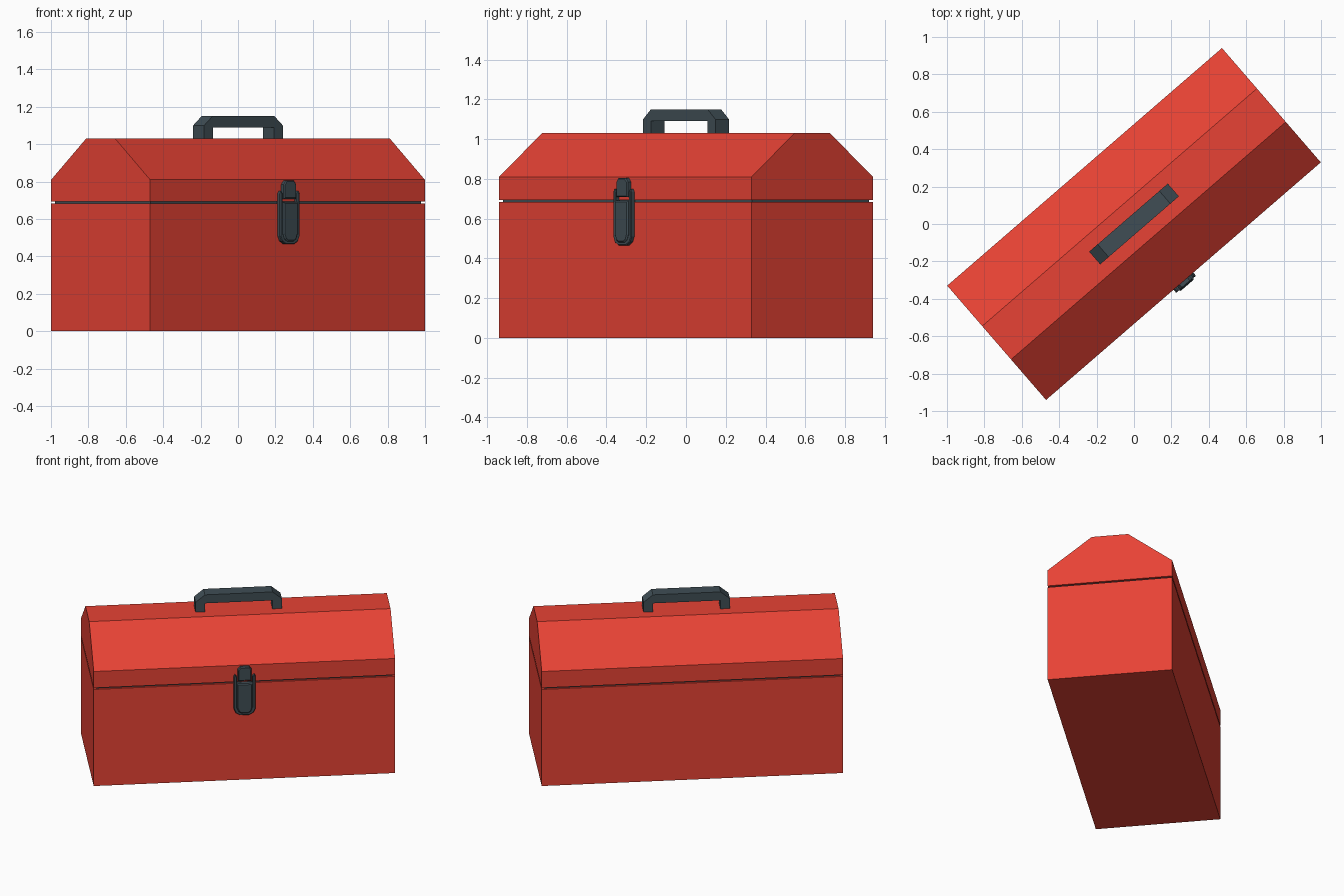
import bpy, bmesh, math
from mathutils import Matrix

if "Cube" in bpy.data.objects:
    bpy.data.objects.remove(bpy.data.objects["Cube"])

TURN = Matrix.Rotation(math.radians(40.85), 4, 'Z')


def material(name, color):
    m = bpy.data.materials.new(name)
    m.diffuse_color = (*color, 1)
    m.use_nodes = True
    m.node_tree.nodes["Principled BSDF"].inputs["Base Color"].default_value = m.diffuse_color
    return m


RED = material("red paint", (0.80, 0.055, 0.035))
DARK = material("dark metal", (0.05, 0.075, 0.09))


def prism(name, profile, start, end, mat, axis='Y', bevel=0.0):
    """Extrude a (width, height) outline along local X or Y, then turn it."""
    bm = bmesh.new()
    pos = (lambda a, z, d: (d, a, z)) if axis == 'X' else (lambda a, z, d: (a, d, z))
    face = bm.faces.new([bm.verts.new(pos(a, z, start)) for a, z in profile])
    ext = bmesh.ops.extrude_face_region(bm, geom=[face])
    moved = [g for g in ext['geom'] if isinstance(g, bmesh.types.BMVert)]
    shift = (end - start, 0, 0) if axis == 'X' else (0, end - start, 0)
    bmesh.ops.translate(bm, verts=moved, vec=shift)
    if bevel:
        # soften only the rim of the outer (front) face
        rim = [e for e in bm.edges if all(v in moved for v in e.verts)]
        bmesh.ops.bevel(bm, geom=rim, offset=bevel, segments=1, affect='EDGES')
    bmesh.ops.recalc_face_normals(bm, faces=bm.faces)
    bm.transform(TURN)
    mesh = bpy.data.meshes.new(name)
    bm.to_mesh(mesh)
    bm.free()
    mesh.materials.append(mat)
    obj = bpy.data.objects.new(name, mesh)
    bpy.context.collection.objects.link(obj)
    return obj


def mirrored(right):
    """Close a right-hand half outline with its mirror image."""
    return right + [(-a, z) for a, z in reversed(right)]


L, W = 0.971, 0.404

# Box body, recessed dark seam and faceted lid
prism("box_body", mirrored([(W, 0), (W, 0.683)]), -L, L, RED, 'X')
prism("seam_strip", mirrored([(W - 0.015, 0.67), (W - 0.015, 0.71)]),
      -L + 0.015, L - 0.015, DARK, 'X')
prism("lid", mirrored([(W, 0.694), (W, 0.81), (0.118, 1.03)]), -L, L, RED, 'X')

# Carrying handle with chamfered outer corners
prism("handle", mirrored([(0.217, 1.09), (0.217, 1.025), (0.278, 1.025),
                          (0.278, 1.10), (0.218, 1.15)]), -0.045, 0.045, DARK)

# Latch: U-shaped frame, lever plate and hook on the lid
prism("latch_frame", mirrored([(0.05, 0.52), (0.05, 0.735), (0.062, 0.75),
                               (0.07, 0.735), (0.07, 0.51), (0.058, 0.482),
                               (0.03, 0.465)]),
      -W + 0.005, -W - 0.022, DARK, bevel=0.004)
prism("latch_lever", mirrored([(0.051, 0.69), (0.051, 0.52), (0.04, 0.492),
                               (0.022, 0.48)]),
      -W + 0.005, -W - 0.03, DARK, bevel=0.007)
prism("latch_hook", mirrored([(0.044, 0.708), (0.044, 0.785), (0.028, 0.805)]),
      -W + 0.005, -W - 0.026, DARK, bevel=0.006)
